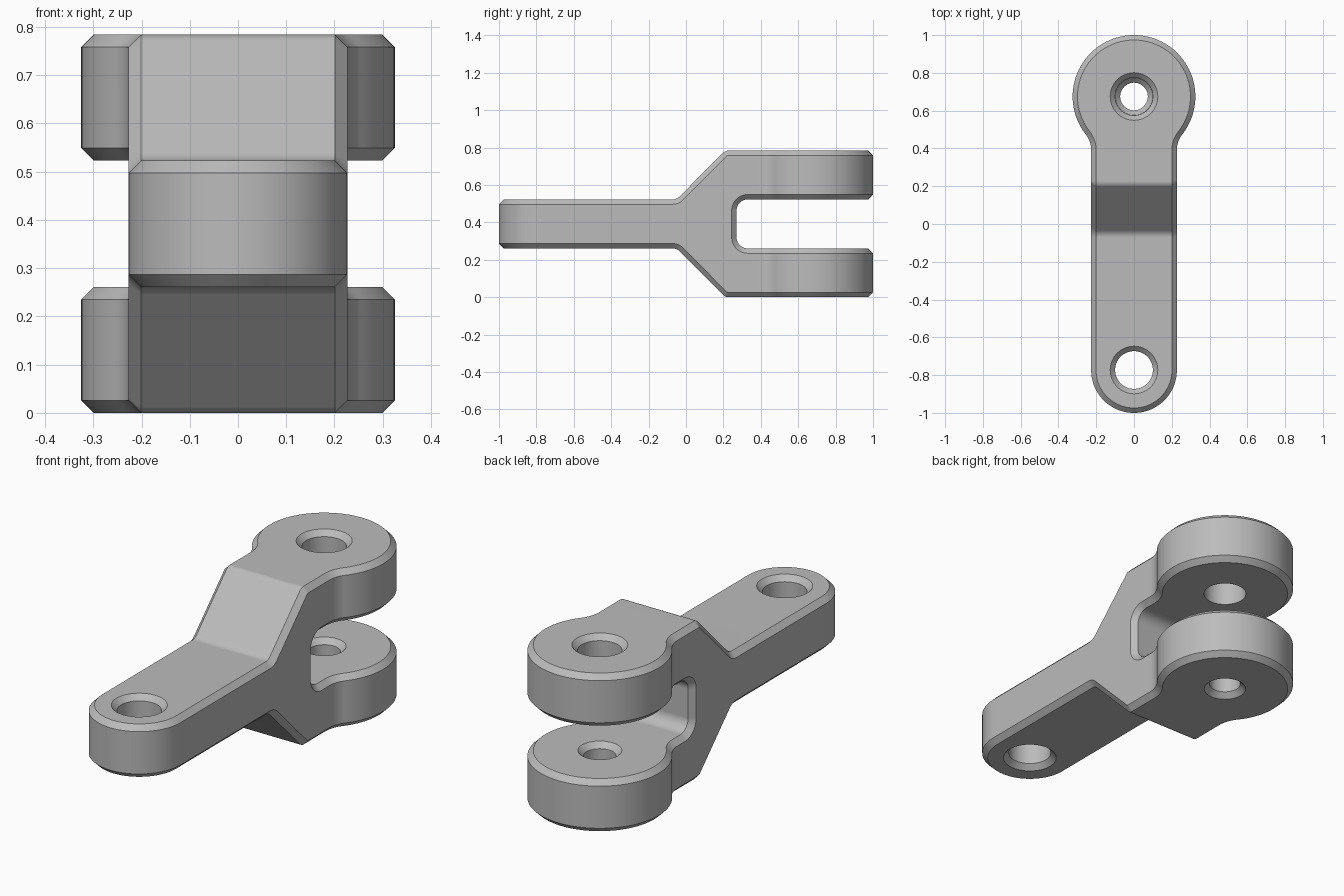
import bpy, bmesh
from math import sin, cos, tan, pi, sqrt, acos, atan2
from mathutils import Vector

if "Cube" in bpy.data.objects:
    bpy.data.objects.remove(bpy.data.objects["Cube"])

HEIGHT, MID = 0.784, 0.392
ARM_R, HEAD_R, NECK_R = 0.227, 0.325, 0.13
ARM_Y, HEAD_Y = -0.773, 0.675
ARM_LOW, ARM_TOP = 0.261, 0.523
CHAMFER = 0.026

metal = bpy.data.materials.new("grey metal")
metal.use_nodes = True
grey = (0.5, 0.5, 0.5, 1)
metal.diffuse_color = grey
metal.node_tree.nodes["Principled BSDF"].inputs["Base Color"].default_value = grey


def arc(cx, cy, r, a0, a1, n):
    steps = [a0 + (a1 - a0) * i / n for i in range(n + 1)]
    return [(cx + r * cos(a), cy + r * sin(a)) for a in steps]


def fillet(before, corner, after, r, n=8):
    """Round one corner of a path."""
    c = Vector(corner)
    u, v = (Vector(before) - c).normalized(), (Vector(after) - c).normalized()
    half = acos(u.dot(v)) / 2
    centre = c + (u + v).normalized() * r / sin(half)
    start = c + u * r / tan(half) - centre
    end = c + v * r / tan(half) - centre
    a0, a1 = atan2(start.y, start.x), atan2(end.y, end.x)
    turn = (a1 - a0 + pi) % (2 * pi) - pi
    return arc(centre.x, centre.y, r, a0, a0 + turn, n)


def prism(name, outline, to3d, direction):
    """Extrude a closed outline into a solid."""
    bm = bmesh.new()
    face = bm.faces.new([bm.verts.new(to3d(a, b)) for a, b in outline])
    moved = bmesh.ops.extrude_face_region(bm, geom=[face])["geom"]
    verts = [g for g in moved if isinstance(g, bmesh.types.BMVert)]
    bmesh.ops.translate(bm, verts=verts, vec=direction)
    return finish(name, bm)


def finish(name, bm):
    bmesh.ops.recalc_face_normals(bm, faces=bm.faces[:])
    mesh = bpy.data.meshes.new(name)
    bm.to_mesh(mesh)
    bm.free()
    obj = bpy.data.objects.new(name, mesh)
    bpy.context.collection.objects.link(obj)
    mesh.materials.append(metal)
    return obj


def hole_cutter(name, y, profile, n=64):
    """Lathe a (radius, height) profile about a vertical axis."""
    bm = bmesh.new()
    rings = [[bm.verts.new((x, yy, z)) for x, yy in arc(0, y, r, 0, 2 * pi, n)[:-1]]
             for r, z in profile]
    for low, high in zip(rings, rings[1:]):
        for i in range(n):
            j = (i + 1) % n
            bm.faces.new((low[i], low[j], high[j], high[i]))
    bm.faces.new(rings[0])
    bm.faces.new(rings[-1])
    return finish(name, bm)


def apply(obj, mod):
    bpy.context.view_layer.objects.active = obj
    bpy.ops.object.modifier_apply(modifier=mod.name)


def boolean(obj, cutter, operation):
    mod = obj.modifiers.new("cut", "BOOLEAN")
    mod.operation, mod.solver, mod.object = operation, "EXACT", cutter
    apply(obj, mod)
    bpy.data.objects.remove(cutter)


# Plan outline: round head, filleted neck, straight arm with round end
neck_x = ARM_R + NECK_R
drop = sqrt((HEAD_R + NECK_R) ** 2 - neck_x ** 2)
tangent = atan2(-drop, neck_x)
right = arc(0, HEAD_Y, HEAD_R, pi / 2, tangent, 48)
right += arc(neck_x, HEAD_Y - drop, NECK_R, tangent + pi, pi, 14)[1:]
right += arc(0, ARM_Y, ARM_R, 0, -pi / 2, 30)
plan = right + [(-x, y) for x, y in right[-2:0:-1]]
link = prism("clevis_link", plan, lambda x, y: (x, y, 0), (0, 0, HEIGHT))

# Side outline: slim arm, sloped shoulders, open slot between the prongs
arm_end, shoulder_low, shoulder_top = (-1.2, ARM_TOP), (-0.05, ARM_TOP), (0.21, HEIGHT)
prong_end, slot_corner = (1.2, HEIGHT), (0.27, ARM_TOP)
upper = [arm_end]
upper += fillet(arm_end, shoulder_low, shoulder_top, 0.05)
upper += fillet(shoulder_low, shoulder_top, prong_end, 0.04)
upper += [prong_end, (1.2, ARM_TOP)]
upper += fillet((1.2, ARM_TOP), slot_corner, (0.27, MID), 0.06, 14)
side = upper + [(y, HEIGHT - z) for y, z in reversed(upper)]
boolean(link, prism("side_cutter", side, lambda y, z: (-0.5, y, z), (1, 0, 0)), "INTERSECT")

# Chamfer every outer edge
bevel = link.modifiers.new("chamfer", "BEVEL")
bevel.width, bevel.segments = CHAMFER, 1
bevel.limit_method, bevel.angle_limit = "ANGLE", pi / 3
bevel.use_clamp_overlap = False
apply(link, bevel)


# Pin holes with countersunk rims
def countersunk(r, low, high):
    c, e = CHAMFER, 0.02
    return [(r + c + e, low - e), (r, low + c), (r, high - c), (r + c + e, high + e)]


boolean(link, hole_cutter("arm_hole", ARM_Y, countersunk(0.1, ARM_LOW, ARM_TOP)), "DIFFERENCE")
boolean(link, hole_cutter("lower_hole", HEAD_Y, countersunk(0.073, 0, ARM_LOW)), "DIFFERENCE")
top_profile = [(0.1, MID)] + countersunk(0.1, ARM_TOP, HEIGHT)[2:]
boolean(link, hole_cutter("upper_hole", HEAD_Y, top_profile), "DIFFERENCE")

# Smooth the curved walls, keep the chamfers crisp
link.select_set(True)
bpy.context.view_layer.objects.active = link
bpy.ops.object.shade_smooth_by_angle(angle=pi / 6)
weighted = link.modifiers.new("weighted normals", "WEIGHTED_NORMAL")
weighted.keep_sharp = True
